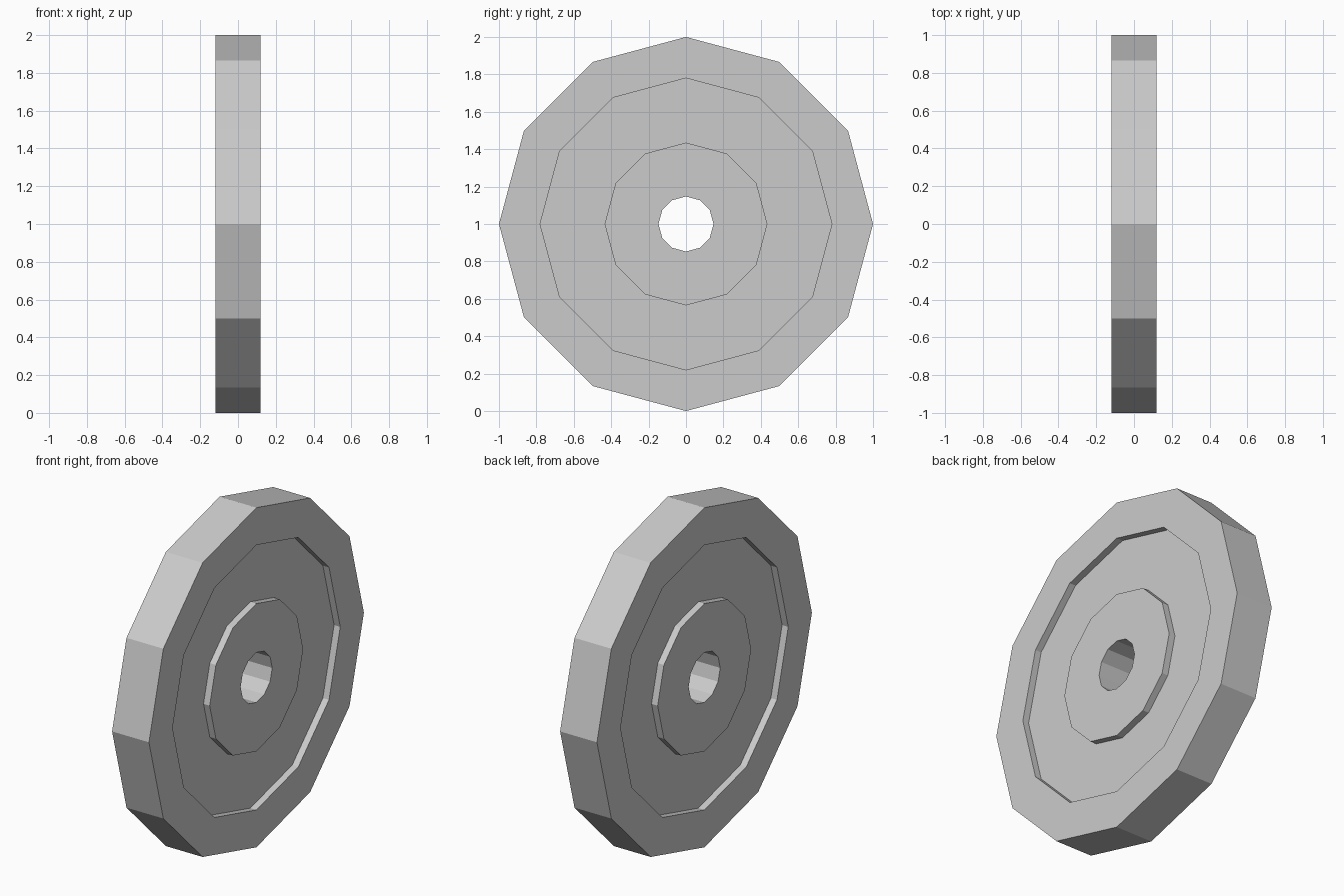
import bpy
import bmesh
from math import tau
from mathutils import Vector

cube = bpy.data.objects.get("Cube")
if cube:
    bpy.data.objects.remove(cube, do_unlink=True)

SIDES = 12
RIM, RECESS, HUB, BORE = 1.0, 0.78, 0.435, 0.147
HALF = 0.12    # half thickness of rim and hub
WEB = 0.08     # half thickness of the recessed web


def flat_material(name, color):
    mat = bpy.data.materials.new(name)
    mat.use_nodes = True
    mat.diffuse_color = color
    mat.node_tree.nodes["Principled BSDF"].inputs["Base Color"].default_value = color
    return mat


# Half cross-section as (x, radius), mirrored to close the loop
half = [(HALF, BORE), (HALF, HUB), (WEB, HUB),
        (WEB, RECESS), (HALF, RECESS), (HALF, RIM)]
profile = half + [(-x, r) for x, r in reversed(half)]

# Wheel disc: the cross-section turned about the x axis
bm = bmesh.new()
verts = [bm.verts.new((x, 0, r)) for x, r in profile]
edges = [bm.edges.new((a, b)) for a, b in zip(verts, verts[1:] + verts[:1])]
bmesh.ops.spin(bm, geom=verts + edges, cent=Vector(), axis=Vector((1, 0, 0)),
               angle=tau, steps=SIDES, use_merge=False)
bmesh.ops.remove_doubles(bm, verts=bm.verts, dist=0.0001)
bmesh.ops.recalc_face_normals(bm, faces=bm.faces)

mesh = bpy.data.meshes.new("wheel_disc")
bm.to_mesh(mesh)
bm.free()
mesh.materials.append(flat_material("plain grey", (0.6, 0.6, 0.6, 1)))
wheel = bpy.data.objects.new("wheel_disc", mesh)
wheel.location.z = RIM
bpy.context.collection.objects.link(wheel)
